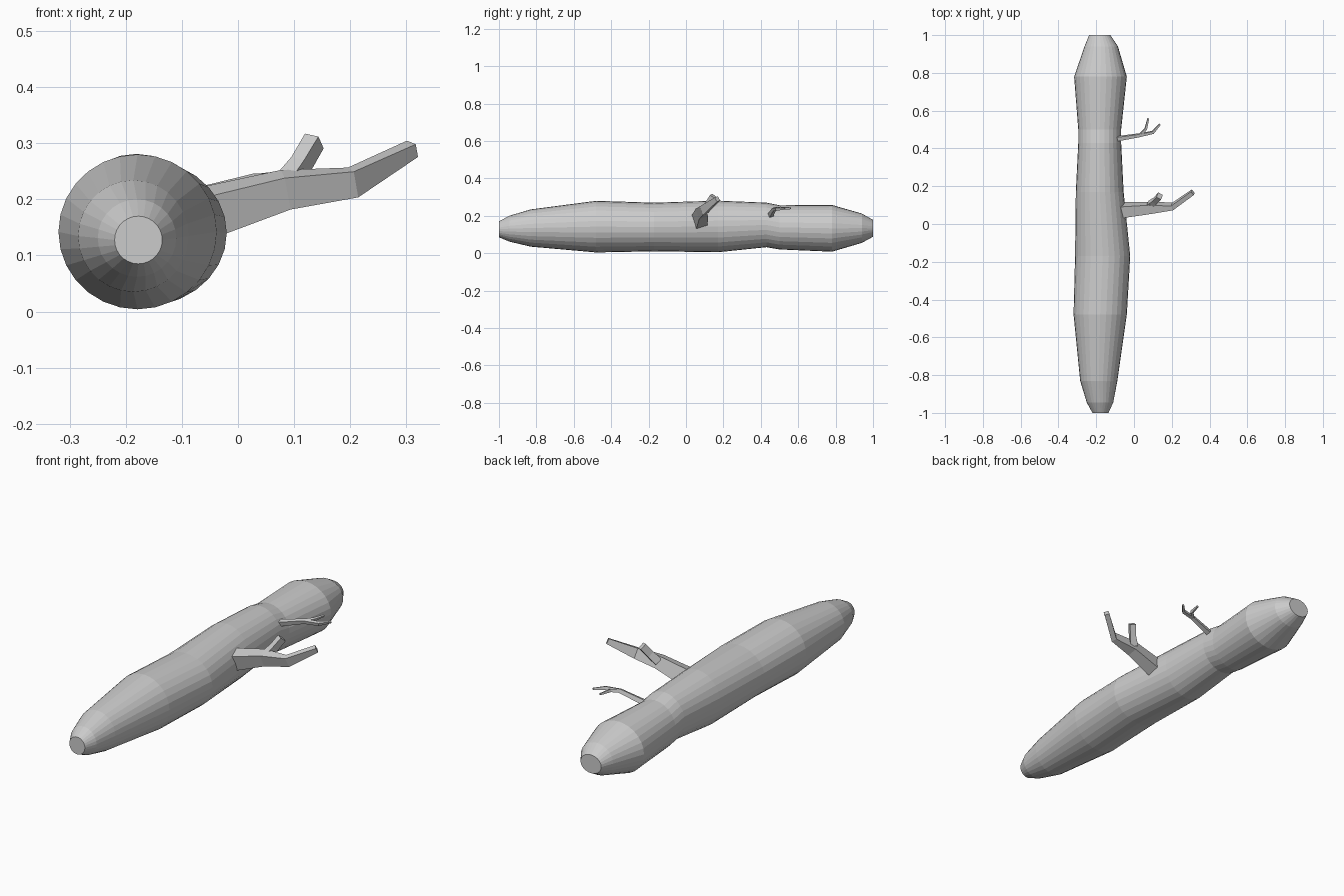
import bpy, math
from mathutils import Vector


def loft(name, rings):
    """Skin a list of equal-length point rings and cap both ends."""
    n = len(rings[0])
    verts = [p for r in rings for p in r]
    faces = [(k * n + i, k * n + (i + 1) % n, (k + 1) * n + (i + 1) % n, (k + 1) * n + i)
             for k in range(len(rings) - 1) for i in range(n)]
    faces.append(tuple(reversed(range(n))))
    faces.append(tuple(range((len(rings) - 1) * n, len(rings) * n)))
    mesh = bpy.data.meshes.new(name)
    mesh.from_pydata(verts, [], faces)
    obj = bpy.data.objects.new(name, mesh)
    bpy.context.collection.objects.link(obj)
    return obj


def branch(name, stations, roll=0.3):
    """Four-sided limb; stations are (x, y, z, half width, half height)."""
    pts = [Vector(s[:3]) for s in stations]
    rings = []
    for i, s in enumerate(stations):
        d = (pts[min(i + 1, len(pts) - 1)] - pts[max(i - 1, 0)]).normalized()
        u = Vector((0, 0, 1)).cross(d).normalized()
        v = d.cross(u)
        c, sn = math.cos(roll), math.sin(roll)
        u, v = u * c + v * sn, v * c - u * sn
        rings.append([pts[i] + u * s[3] * a + v * s[4] * b
                      for a, b in ((-1, -1), (1, -1), (1, 1), (-1, 1))])
    return loft(name, rings)


# Log trunk: y, x min, x max, z min, z max
sections = [
    (-1.00, -0.22, -0.135, 0.085, 0.170),
    (-0.945, -0.25, -0.11, 0.062, 0.200),
    (-0.83, -0.285, -0.088, 0.035, 0.234),
    (-0.48, -0.32, -0.038, 0.004, 0.280),
    (-0.17, -0.312, -0.02, 0.010, 0.270),
    (0.17, -0.308, -0.055, 0.005, 0.281),
    (0.43, -0.295, -0.068, 0.032, 0.270),
    (0.50, -0.295, -0.068, 0.020, 0.256),
    (0.78, -0.317, -0.038, 0.008, 0.258),
    (0.94, -0.262, -0.085, 0.055, 0.212),
    (1.00, -0.238, -0.125, 0.088, 0.178),
]
SIDES = 28
trunk = []
for y, x0, x1, z0, z1 in sections:
    trunk.append([Vector(((x0 + x1) / 2 - (x1 - x0) / 2 * math.cos(t), y,
                          (z0 + z1) / 2 + (z1 - z0) / 2 * math.sin(t)))
                  for t in (2 * math.pi * -i / SIDES for i in range(SIDES))])
loft("log_trunk", trunk)

# Thick broken branch with a stub
branch("large_branch", [
    (-0.07, 0.072, 0.172, 0.032, 0.040),
    (0.085, 0.085, 0.217, 0.025, 0.030),
    (0.205, 0.093, 0.230, 0.013, 0.025),
    (0.311, 0.168, 0.290, 0.012, 0.013)])
branch("large_branch_stub", [
    (0.085, 0.100, 0.225, 0.018, 0.018),
    (0.112, 0.122, 0.262, 0.014, 0.017),
    (0.136, 0.148, 0.304, 0.014, 0.017)])

# Thin forked twig
branch("small_twig", [
    (-0.085, 0.452, 0.203, 0.011, 0.012),
    (0.03, 0.470, 0.235, 0.008, 0.009),
    (0.10, 0.485, 0.236, 0.007, 0.008),
    (0.138, 0.528, 0.238, 0.004, 0.004)])
branch("small_twig_fork", [
    (0.03, 0.470, 0.235, 0.007, 0.008),
    (0.062, 0.502, 0.240, 0.006, 0.007),
    (0.076, 0.560, 0.240, 0.004, 0.004)])
